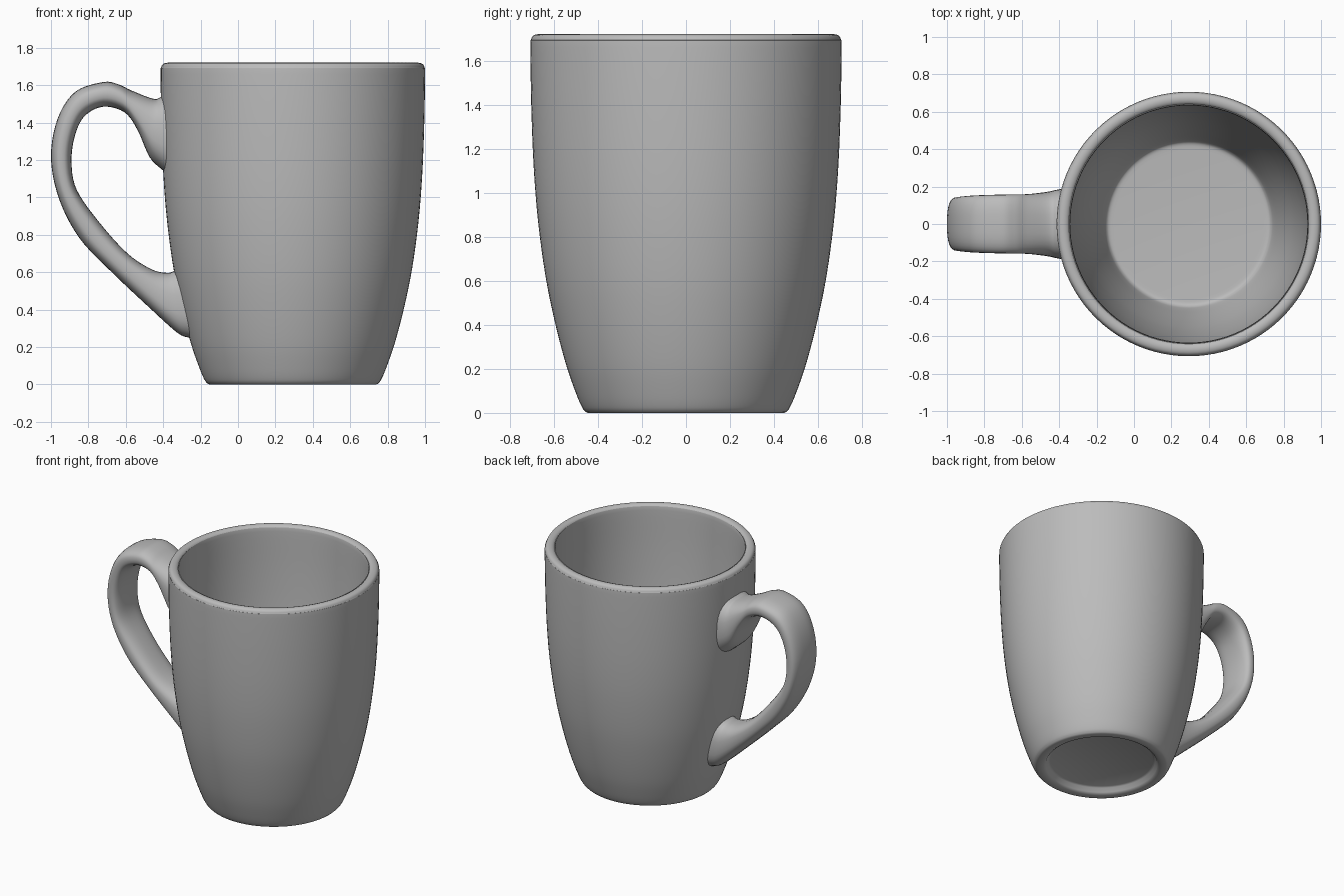
import bpy, bmesh, math
from mathutils import Vector

if "Cube" in bpy.data.objects:
    bpy.data.objects.remove(bpy.data.objects["Cube"])

CX = 0.293      # mug axis
grey = bpy.data.materials.new("grey glaze")
grey.diffuse_color = (0.5, 0.5, 0.5, 1)
grey.use_nodes = True
grey.node_tree.nodes["Principled BSDF"].inputs["Base Color"].default_value = grey.diffuse_color


def spline(points, steps):
    """Catmull-Rom resampling of a list of tuples."""
    p = [Vector(q) for q in points]
    p = [2 * p[0] - p[1]] + p + [2 * p[-1] - p[-2]]
    out = []
    for i in range(1, len(p) - 2):
        a, b, c, d = p[i - 1:i + 3]
        for k in range(steps):
            t = k / steps
            out.append(0.5 * (2 * b + (c - a) * t + (2 * a - 5 * b + 4 * c - d) * t * t
                              + (3 * b - a - 3 * c + d) * t ** 3))
    return out + [p[-2]]


def loft(name, rings, angle):
    """Skin closed rings and cap both ends."""
    bm = bmesh.new()
    rows = [[bm.verts.new(v) for v in ring] for ring in rings]
    n = len(rows[0])
    for r, s in zip(rows, rows[1:]):
        for i in range(n):
            j = (i + 1) % n
            bm.faces.new((r[i], r[j], s[j], s[i]))
    bm.faces.new(rows[0])
    bm.faces.new(rows[-1][::-1])
    bmesh.ops.recalc_face_normals(bm, faces=bm.faces)
    me = bpy.data.meshes.new(name)
    bm.to_mesh(me)
    bm.free()
    me.materials.append(grey)
    ob = bpy.data.objects.new(name, me)
    bpy.context.collection.objects.link(ob)
    bpy.ops.object.select_all(action='DESELECT')
    ob.select_set(True)
    bpy.context.view_layer.objects.active = ob
    bpy.ops.object.shade_smooth_by_angle(angle=math.radians(angle))
    return ob


# Cup: underside recess, foot ring, outer wall, rounded rim, inner wall, floor
foot = [(0.355, 0.045), (0.37, 0.038), (0.385, 0.012), (0.40, 0.002), (0.42, 0.0), (0.445, 0.0)]
outer = [(0.455, 0.004), (0.472, 0.025), (0.50, 0.09), (0.545, 0.22), (0.595, 0.41), (0.638, 0.62),
         (0.672, 0.87), (0.692, 1.12), (0.703, 1.4), (0.707, 1.66), (0.704, 1.695),
         (0.694, 1.713), (0.675, 1.72), (0.655, 1.717), (0.641, 1.705), (0.635, 1.68),
         (0.631, 1.4), (0.62, 1.12), (0.60, 0.87), (0.566, 0.62), (0.523, 0.41),
         (0.475, 0.22), (0.452, 0.14), (0.44, 0.115), (0.425, 0.105), (0.40, 0.102)]
profile = [Vector(p) for p in foot] + spline(outer, 4)
SEG = 96
loft("cup", [[(CX + r * math.cos(2 * math.pi * i / SEG), r * math.sin(2 * math.pi * i / SEG), z)
              for i in range(SEG)] for r, z in profile], 40)

# Handle stations: outer edge x, z, inner edge x, z, half width
stations = [(-0.362, 1.56, -0.362, 1.115, 0.19), (-0.412, 1.537, -0.405, 1.148, 0.184),
            (-0.455, 1.528, -0.473, 1.216, 0.172), (-0.57, 1.572, -0.537, 1.36, 0.161),
            (-0.64, 1.605, -0.607, 1.455, 0.158), (-0.72, 1.617, -0.72, 1.485, 0.157),
            (-0.87, 1.565, -0.82, 1.435, 0.153), (-0.965, 1.42, -0.872, 1.33, 0.147),
            (-1.0, 1.21, -0.89, 1.19, 0.142), (-0.955, 0.987, -0.862, 1.04, 0.138),
            (-0.848, 0.783, -0.74, 0.865, 0.133), (-0.687, 0.612, -0.59, 0.70, 0.13),
            (-0.473, 0.41, -0.46, 0.615, 0.128), (-0.325, 0.277, -0.38, 0.597, 0.132),
            (-0.262, 0.25, -0.345, 0.605, 0.138), (-0.222, 0.235, -0.306, 0.62, 0.142)]


def section(s, n=32, e=0.75):
    """Rounded-box section across the strap."""
    mid = Vector(((s[0] + s[2]) / 2, 0, (s[1] + s[3]) / 2))
    half = Vector(((s[0] - s[2]) / 2, 0, (s[1] - s[3]) / 2))
    ring = []
    for i in range(n):
        c, d = math.cos(2 * math.pi * i / n), math.sin(2 * math.pi * i / n)
        u = math.copysign(abs(c) ** e, c)
        w = math.copysign(abs(d) ** e, d)
        ring.append(mid + half * u + Vector((0, s[4] * w, 0)))
    return ring


loft("handle", [section(s) for s in spline(stations, 5)], 60)
